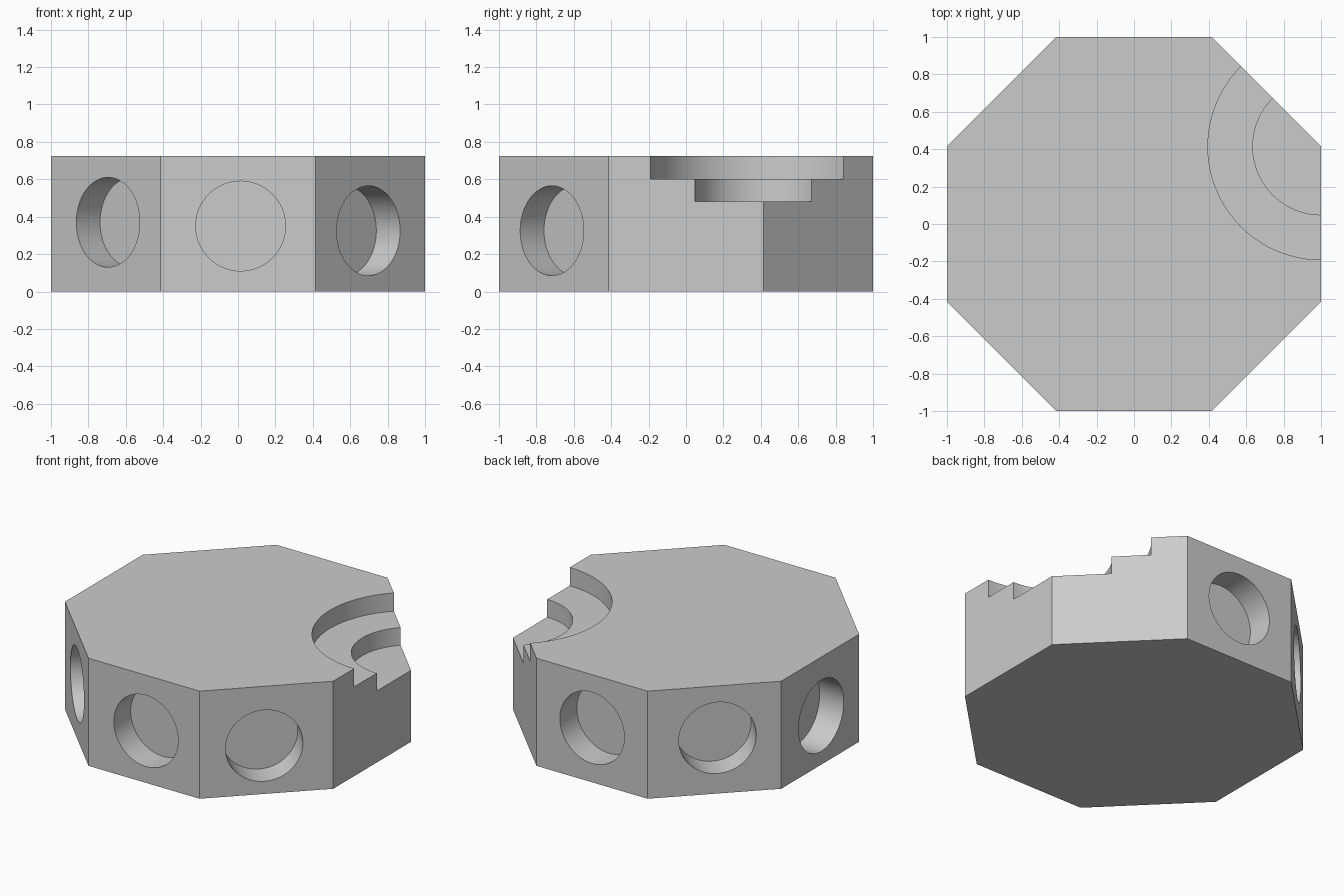
import bpy
from math import radians, pi, cos, sin
from mathutils import Vector

cube = bpy.data.objects.get("Cube")
if cube:
    bpy.data.objects.remove(cube, do_unlink=True)

HEIGHT = 0.725
CORNER = Vector((1.0, 0.414, 0.0))

grey = bpy.data.materials.new("plain grey")
grey.use_nodes = True
colour = (0.6, 0.6, 0.6, 1.0)
grey.diffuse_color = colour
grey.node_tree.nodes["Principled BSDF"].inputs["Base Color"].default_value = colour


def cylinder(name, radius, depth, centre, rotation=(0, 0, 0), sides=64):
    bpy.ops.mesh.primitive_cylinder_add(vertices=sides, radius=radius, depth=depth,
                                        location=centre, rotation=rotation)
    obj = bpy.context.object
    obj.name = name
    obj.data.materials.append(grey)
    return obj


def cut(body, cutter):
    mod = body.modifiers.new("cut", 'BOOLEAN')
    mod.operation = 'DIFFERENCE'
    mod.solver = 'EXACT'
    mod.object = cutter
    cutter.hide_render = True
    bpy.context.view_layer.objects.active = body
    bpy.ops.object.modifier_apply(modifier=mod.name)
    bpy.data.objects.remove(cutter, do_unlink=True)


# Octagonal block, flat sides facing the axes
body = cylinder("octagonal_block", 1 / cos(pi / 8), HEIGHT, (0, 0, HEIGHT / 2),
                (0, 0, pi / 8), sides=8)
bpy.ops.object.transform_apply(location=True, rotation=True, scale=True)

# Two round steps sunk into one upper corner
for radius, floor in ((0.605, 0.602), (0.365, 0.482)):
    cut(body, cylinder("step_cutter", radius, 1.0, CORNER + Vector((0, 0, floor + 0.5)), sides=96))

# Shallow round sockets: side direction, sideways shift, height
sockets = ((-45, -0.014, 0.325), (-90, 0.014, 0.35), (-135, 0.017, 0.37),
           (180, 0.011, 0.33), (135, 0.019, 0.375), (90, 0.0, 0.367))
SOCKET_DEPTH = 0.18
for degrees, shift, z in sockets:
    a = radians(degrees)
    outward = Vector((cos(a), sin(a), 0))
    sideways = Vector((-sin(a), cos(a), 0))
    centre = outward * (1 - SOCKET_DEPTH + 0.25) + sideways * shift + Vector((0, 0, z))
    cut(body, cylinder("socket_cutter", 0.24, 0.5, centre, (0, pi / 2, a)))

# Smooth curved walls, sharp edges elsewhere
bpy.ops.object.select_all(action='DESELECT')
body.select_set(True)
bpy.context.view_layer.objects.active = body
bpy.ops.object.shade_smooth_by_angle(angle=radians(30))
